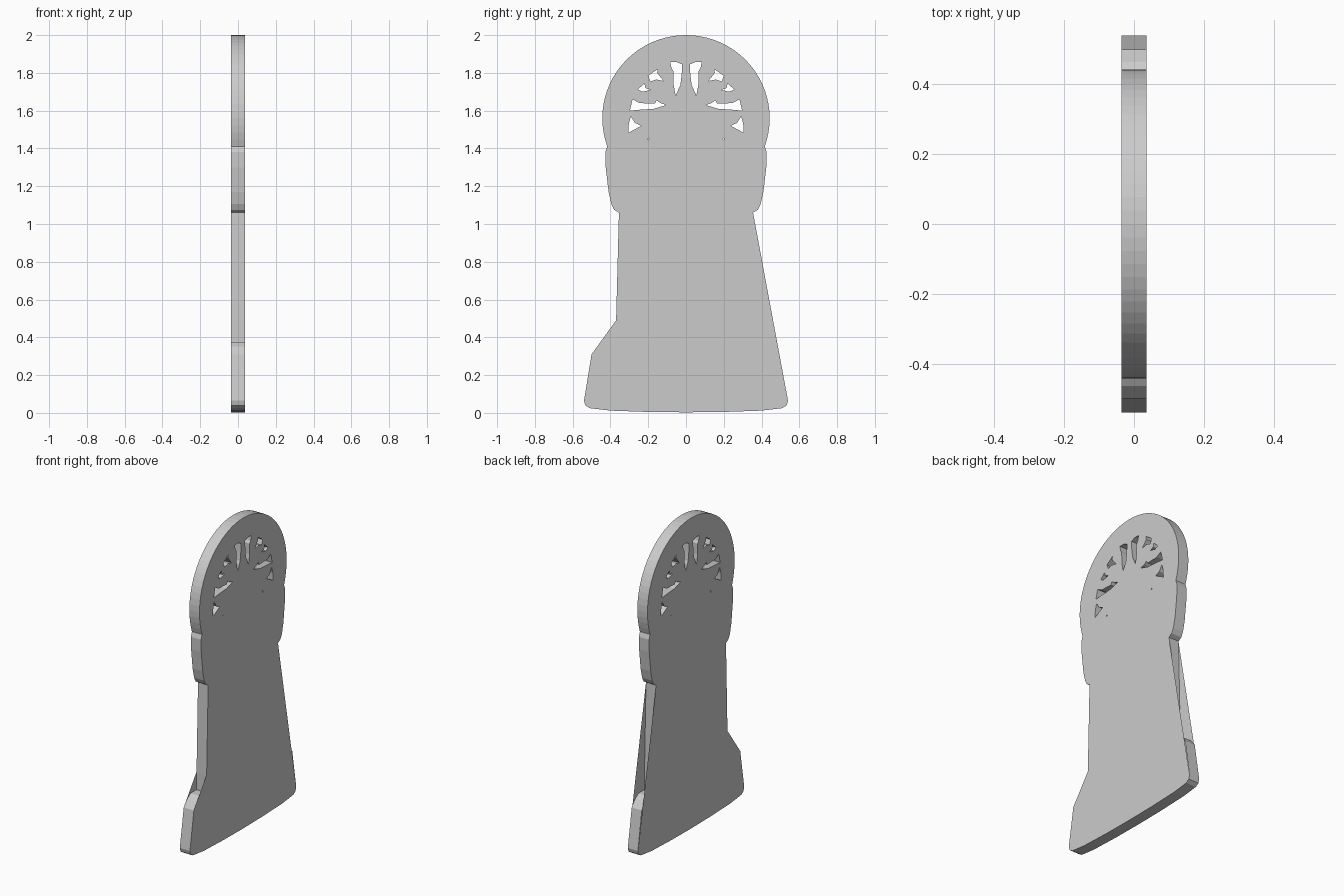
import bpy, bmesh
from math import sin, cos, radians

if "Cube" in bpy.data.objects:
    bpy.data.objects.remove(bpy.data.objects["Cube"])

H = 0.036  # half thickness

# Right half of the outline as (y, z)
foot = [(0.2, 0.005), (0.4, 0.012), (0.51, 0.025), (0.533, 0.04), (0.54, 0.065)]
neck = [(0.355, 1.06), (0.38, 1.075), (0.395, 1.105), (0.41, 1.17), (0.425, 1.30),
        (0.427, 1.38), (0.417, 1.41)]
head = [(0.443 * cos(radians(a)), 1.56 + 0.44 * sin(radians(a)))
        for a in range(-15, 90, 5)]
# Side cutaway: seen in the face plates, and the recessed ledge in the rim
notch = [(0.5, 0.31), (0.37, 0.49)]
ledge = [(0.5, 0.31), (0.465, 0.352), (0.43, 0.375), (0.37, 0.375), (0.37, 0.49)]

# Mounting slots, right half
slots = [
    [(.02, 1.845), (.05, 1.857), (.083, 1.857), (.077, 1.825), (.067, 1.81),
     (.066, 1.74), (.055, 1.68), (.03, 1.735), (.023, 1.79)],
    [(.118, 1.757), (.153, 1.80), (.15, 1.82), (.2, 1.785), (.188, 1.755), (.157, 1.765)],
    [(.185, 1.71), (.215, 1.72), (.22, 1.745), (.255, 1.712), (.23, 1.70)],
    [(.103, 1.63), (.135, 1.64), (.155, 1.655), (.165, 1.637), (.245, 1.64),
     (.283, 1.66), (.297, 1.60), (.245, 1.605), (.17, 1.61)],
    [(.292, 1.57), (.27, 1.535), (.237, 1.52), (.305, 1.483), (.303, 1.53)],
    [(.196, 1.45), (.2, 1.456), (.204, 1.45), (.2, 1.444)],
]


def mirror(pts):
    return [(-y, z) for y, z in reversed(pts)]


def area(pts):
    return sum(a[0] * b[1] - b[0] * a[1] for a, b in zip(pts, pts[1:] + pts[:1]))


def outline(right, left):
    r = foot + right + neck + head
    l = foot + left + neck + head
    return [(0, 0.003)] + r + [(0, 2.0)] + mirror(l)


def finish(name, bm):
    me = bpy.data.meshes.new(name)
    bm.to_mesh(me)
    bm.free()
    ob = bpy.data.objects.new(name, me)
    bpy.context.collection.objects.link(ob)


def face_plate(name, loops, x):
    bm = bmesh.new()
    edges = []
    for pts in loops:
        vs = [bm.verts.new((x, y, z)) for y, z in pts]
        edges += [bm.edges.new((vs[i - 1], vs[i])) for i in range(len(vs))]
    bmesh.ops.triangle_fill(bm, edges=edges, use_beauty=True, normal=(1, 0, 0))
    bm.normal_update()
    for f in bm.faces:
        if f.normal.x * x < 0:
            f.normal_flip()
    finish(name, bm)


def walls(name, loops):
    bm = bmesh.new()
    for pts in loops:
        lo = [bm.verts.new((-H, y, z)) for y, z in pts]
        hi = [bm.verts.new((H, y, z)) for y, z in pts]
        for i in range(len(pts)):
            bm.faces.new((lo[i - 1], lo[i], hi[i], hi[i - 1]))
    finish(name, bm)


# Slots run clockwise so their walls face into the opening
holes = []
for s in slots:
    for h in (s, mirror(s)):
        holes.append(h if area(h) < 0 else h[::-1])

# Face plates: straight flare on one side, cutaway on the other
plate = outline([], notch)
face_plate("blade_face_right", [plate] + holes, H)
face_plate("blade_face_left", [plate] + holes, -H)

# Outer rim with ledge on both sides, and slot walls
walls("blade_rim", [outline(ledge, ledge)])
walls("slot_walls", holes)
